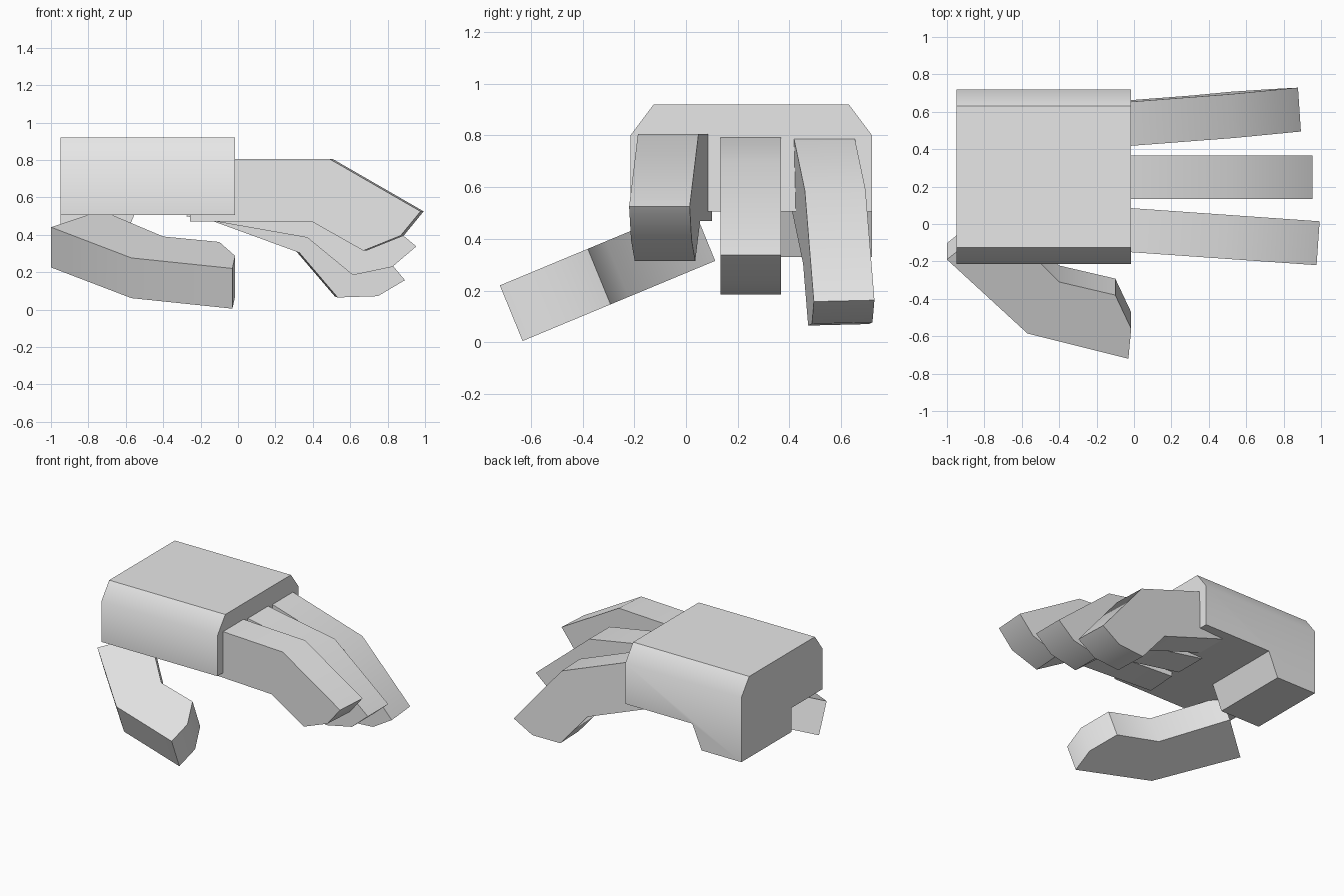
import bpy
import bmesh
from math import radians
from mathutils import Matrix, Vector

cube = bpy.data.objects.get("Cube")
if cube:
    bpy.data.objects.remove(cube, do_unlink=True)

grey = bpy.data.materials.new("plain grey")
grey.use_nodes = True
grey.diffuse_color = (0.8, 0.8, 0.8, 1)
grey.node_tree.nodes["Principled BSDF"].inputs["Base Color"].default_value = (0.8, 0.8, 0.8, 1)


def prism(points, offset):
    """Closed solid from a flat outline pushed along an offset."""
    bm = bmesh.new()
    face = bm.faces.new([bm.verts.new(p) for p in points])
    far = bmesh.ops.extrude_face_region(bm, geom=[face], use_keep_orig=True)["geom"]
    moved = [v for v in far if isinstance(v, bmesh.types.BMVert)]
    bmesh.ops.translate(bm, verts=moved, vec=Vector(offset))
    bmesh.ops.recalc_face_normals(bm, faces=bm.faces)
    return bm


def finish(bm, name):
    bmesh.ops.recalc_face_normals(bm, faces=bm.faces)
    mesh = bpy.data.meshes.new(name)
    bm.to_mesh(mesh)
    bm.free()
    mesh.materials.append(grey)
    obj = bpy.data.objects.new(name, mesh)
    bpy.context.collection.objects.link(obj)
    bpy.ops.object.select_all(action='DESELECT')
    obj.select_set(True)
    bpy.context.view_layer.objects.active = obj
    bpy.ops.object.shade_smooth_by_angle(angle=radians(40))
    return obj


# Palm: chamfered block with a heel pulled down from one bottom corner
section = [(-0.215, 0.505), (-0.215, 0.8), (-0.125, 0.92),
           (0.63, 0.92), (0.72, 0.8), (0.72, 0.505)]
palm = prism([(-0.95, y, z) for y, z in section], (0.935, 0, 0))
for co, no in (((-0.555, 0, 0), (1, 0, 0)), ((0, 0.145, 0), (0, 1, 0))):
    bmesh.ops.bisect_plane(palm, geom=palm.verts[:] + palm.edges[:] + palm.faces[:],
                           plane_co=co, plane_no=no)
palm.normal_update()
heel = []
for f in palm.faces:
    c = f.calc_center_median()
    if abs(f.normal.z) > 0.9 and c.z < 0.6 and c.x < -0.555 and c.y > 0.145:
        heel.append(f)
new = bmesh.ops.extrude_face_region(palm, geom=heel)["geom"]
left_over = [f for f in heel if f.is_valid]
if left_over:
    bmesh.ops.delete(palm, geom=left_over, context='FACES_ONLY')
for v in new:
    if isinstance(v, bmesh.types.BMVert):
        v.co.z = 0.33
        if v.co.x > -0.6:
            v.co.x = -0.63
bmesh.ops.recalc_face_normals(palm, faces=palm.faces)
bmesh.ops.dissolve_limit(palm, angle_limit=radians(1), verts=palm.verts, edges=palm.edges)
finish(palm, "palm")

# Fingers: one bent profile, turned about its knuckle
knuckle = Vector((-0.1, 0, 0.625))
bent = [(-0.25, 0.805), (0.5, 0.805), (0.987, 0.525), (0.88, 0.395),
        (0.68, 0.315), (0.405, 0.47), (-0.25, 0.47)]
width = 0.235
for name, y, pitch, yaw in (("index_finger", -0.027, 0, -4),
                            ("middle_finger", 0.25, 10, 0),
                            ("ring_finger", 0.534, 20, 4.1)):
    bm = prism([Vector((x, -width / 2, z)) - knuckle for x, z in bent], (0, width, 0))
    turn = Matrix.Rotation(radians(pitch), 4, 'Y') @ Matrix.Rotation(radians(yaw), 4, 'Z')
    place = Matrix.Translation(knuckle + Vector((0, y, 0)))
    bmesh.ops.transform(bm, matrix=place @ turn, verts=bm.verts)
    finish(bm, name)

# Thumb: curved outline lying on a tilted plane
outline = [(-1, -0.19), (-0.57, -0.585), (-0.03, -0.72), (-0.015, -0.56),
           (-0.1, -0.38), (-0.4, -0.31), (-0.73, 0.025)]
thumb = prism([(x, y, 0.22 + 0.416 * (y + 0.72)) for x, y in outline], (0, 0.088, -0.22 + 0.005))
finish(thumb, "thumb")
